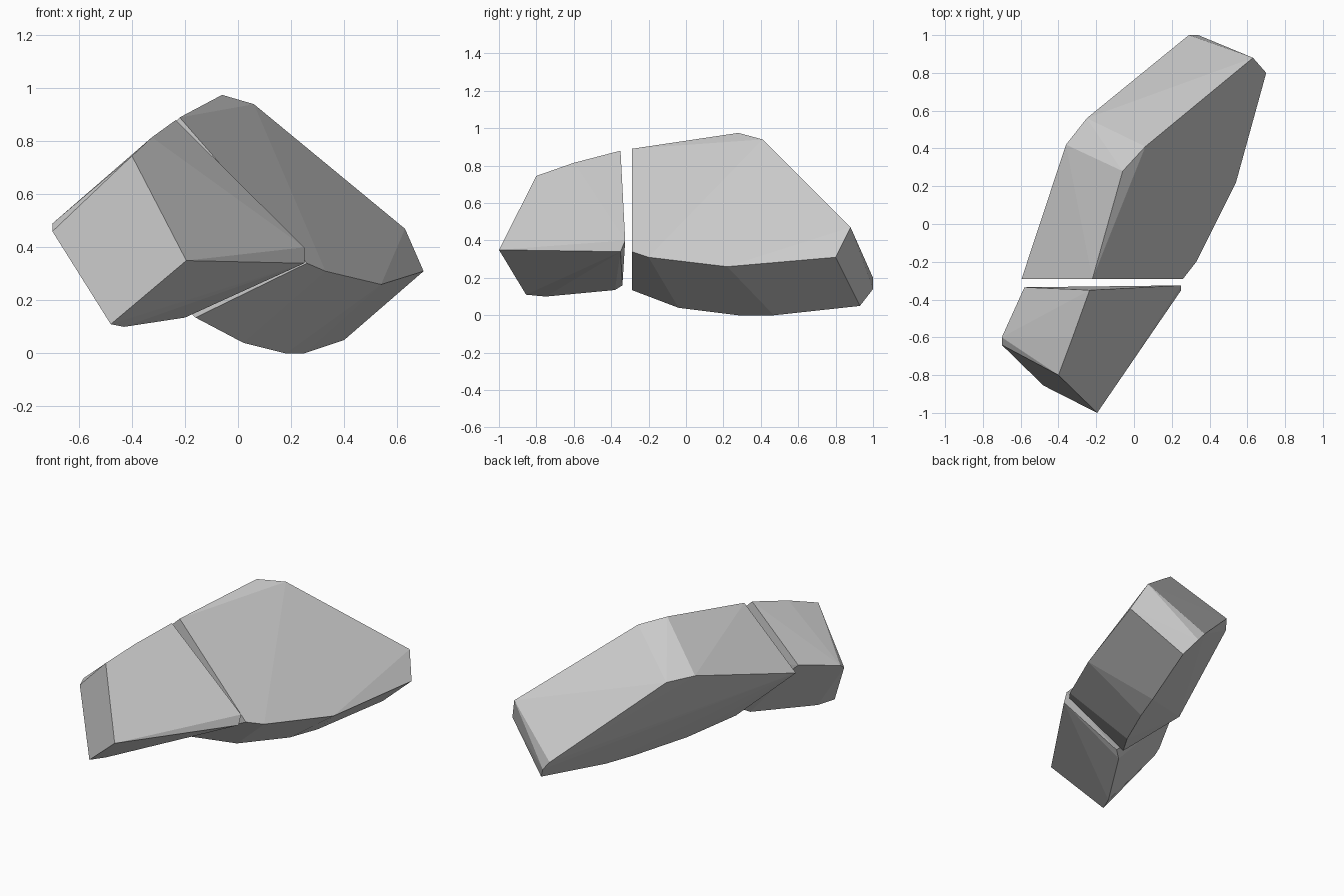
import bpy, bmesh
from math import radians

if "Cube" in bpy.data.objects:
    bpy.data.objects.remove(bpy.data.objects["Cube"])


def faceted_block(name, corners):
    """Solid convex block spanning the given corner points."""
    bm = bmesh.new()
    for p in corners:
        bm.verts.new(p)
    res = bmesh.ops.convex_hull(bm, input=bm.verts[:])
    loose = [v for v in bm.verts if not v.link_faces]
    bmesh.ops.delete(bm, geom=loose, context='VERTS')
    bmesh.ops.dissolve_limit(bm, angle_limit=radians(2), verts=bm.verts[:], edges=bm.edges[:])
    bmesh.ops.recalc_face_normals(bm, faces=bm.faces[:])
    me = bpy.data.meshes.new(name)
    bm.to_mesh(me)
    bm.free()
    ob = bpy.data.objects.new(name, me)
    bpy.context.collection.objects.link(ob)
    return ob


# Large slab: outline of the right face, then of the left face
slab_right = [(-.22, -.29, .89), (-.06, .28, .975), (.06, .41, .94), (.63, .88, .47),
              (.70, .80, .31), (.54, .22, .26), (.33, -.20, .31), (.26, -.29, .34)]
slab_left = [(-.595, -.29, .53), (-.36, .42, .72), (-.25, .56, .70), (.29, 1, .20), (.34, 1, .14),
             (.40, .93, .05), (.25, .47, 0), (.18, .28, 0), (.02, -.04, .04), (-.16, -.29, .135)]
faceted_block("large_slab", slab_right + slab_left)

# Small end block: front face, flanks, then the flat face at the gap
end_front = [(-.40, -.80, .745), (-.195, -1, .35), (-.48, -.855, .11), (-.70, -.64, .46)]
end_flanks = [(-.70, -.60, .49), (-.325, -.60, .815), (-.43, -.75, .10), (-.20, -.38, .135)]
end_back = [(-.235, -.35, .88), (.25, -.325, .40), (.25, -.35, .34),
            (-.15, -.34, .16), (-.58, -.335, .56)]
faceted_block("small_end_block", end_front + end_flanks + end_back)
